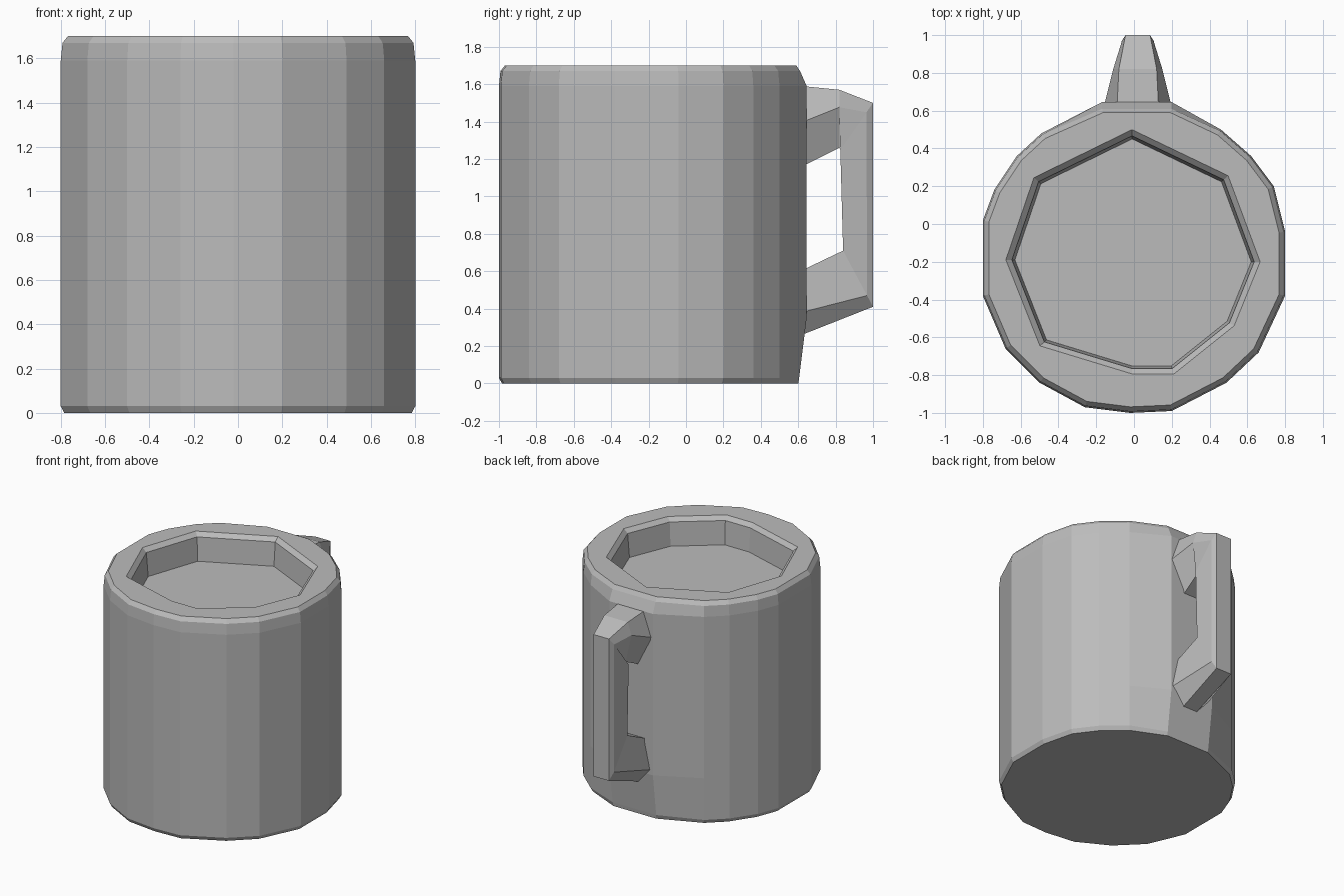
import bpy, bmesh
from mathutils import Vector

cube = bpy.data.objects.get("Cube")
if cube:
    bpy.data.objects.remove(cube, do_unlink=True)

mat = bpy.data.materials.new("plain grey")
mat.use_nodes = True
grey = (0.5, 0.5, 0.5, 1)
mat.diffuse_color = grey
mat.node_tree.nodes["Principled BSDF"].inputs["Base Color"].default_value = grey

CENTRE = Vector((0, -0.2))


def finish(bm, name):
    bmesh.ops.recalc_face_normals(bm, faces=bm.faces)
    mesh = bpy.data.meshes.new(name)
    bm.to_mesh(mesh)
    bm.free()
    mesh.materials.append(mat)
    obj = bpy.data.objects.new(name, mesh)
    bpy.context.collection.objects.link(obj)


def ring(bm, outline, z, scale=1.0, back=1.0):
    """Horizontal loop, scaled about the mug axis and cut off at the back."""
    verts = []
    for p in outline:
        q = CENTRE + (Vector(p) - CENTRE) * scale
        verts.append(bm.verts.new((q.x, min(q.y, back), z)))
    return verts


def skin(bm, a, b):
    n = len(a)
    for i in range(n):
        j = (i + 1) % n
        bm.faces.new((a[i], a[j], b[j], b[i]))


def loop_edges(bm, verts):
    return [bm.edges.get((v, verts[i - 1])) for i, v in enumerate(verts)]


# Mug body: uneven faceted wall, rounded rim and shallow recessed top
outer = [(0.8, -0.04), (0.74, 0.2), (0.62, 0.36), (0.46, 0.5), (0.2, 0.645),
         (-0.17, 0.645), (-0.49, 0.48), (-0.62, 0.36), (-0.74, 0.18),
         (-0.8, 0.02), (-0.8, -0.38), (-0.68, -0.66), (-0.5, -0.84),
         (-0.26, -0.97), (-0.02, -1), (0.2, -0.99), (0.49, -0.84),
         (0.66, -0.68), (0.8, -0.38)]
inner = [(0.63, -0.2), (0.47, 0.23), (-0.01, 0.46), (-0.5, 0.22),
         (-0.64, -0.19), (-0.47, -0.62), (-0.01, -0.76), (0.2, -0.76),
         (0.5, -0.52)]

bm = bmesh.new()
wall = [ring(bm, outer, 0, 0.98, 0.6), ring(bm, outer, 0.03, 1, 0.605),
        ring(bm, outer, 0.35), ring(bm, outer, 1.59),
        ring(bm, outer, 1.67, 0.99, 0.61), ring(bm, outer, 1.7, 0.96, 0.59)]
recess = [ring(bm, inner, 1.7, 1.06), ring(bm, inner, 1.67, 1.01),
          ring(bm, inner, 1.49, 0.985)]
for loops in (wall, recess):
    for a, b in zip(loops, loops[1:]):
        skin(bm, a, b)
bm.faces.new(wall[0])
bm.faces.new(recess[-1])
bmesh.ops.bridge_loops(
    bm, edges=loop_edges(bm, wall[-1]) + loop_edges(bm, recess[0]))
finish(bm, "mug_body")

# Handle: six-sided sections swept from the upper mount to the lower mount
# (outer y z, inner y z, widest position, half widths outer/widest/inner)
stations = [
    ((0.62, 1.59), (0.62, 1.16), 0.45, (0.11, 0.18, 0.06)),
    ((0.82, 1.57), (0.82, 1.26), 0.3, (0.10, 0.13, 0.08)),
    ((1.0, 1.5), (0.825, 1.25), 0.2, (0.065, 0.085, 0.11)),
    ((1.0, 0.41), (0.84, 0.71), 0.2, (0.065, 0.085, 0.11)),
    ((0.62, 0.26), (0.62, 0.605), 0.35, (0.06, 0.17, 0.12)),
]
bm = bmesh.new()
sections = []
for out, inn, t, widths in stations:
    out, inn = Vector(out), Vector(inn)
    points = list(zip((out, out.lerp(inn, t), inn), widths))
    right = [bm.verts.new((0.02 - w, p.x, p.y)) for p, w in points]
    left = [bm.verts.new((0.02 + w, p.x, p.y)) for p, w in reversed(points)]
    sections.append(right + left)
for a, b in zip(sections, sections[1:]):
    skin(bm, a, b)
bm.faces.new(sections[0])
bm.faces.new(sections[-1])
finish(bm, "handle")
